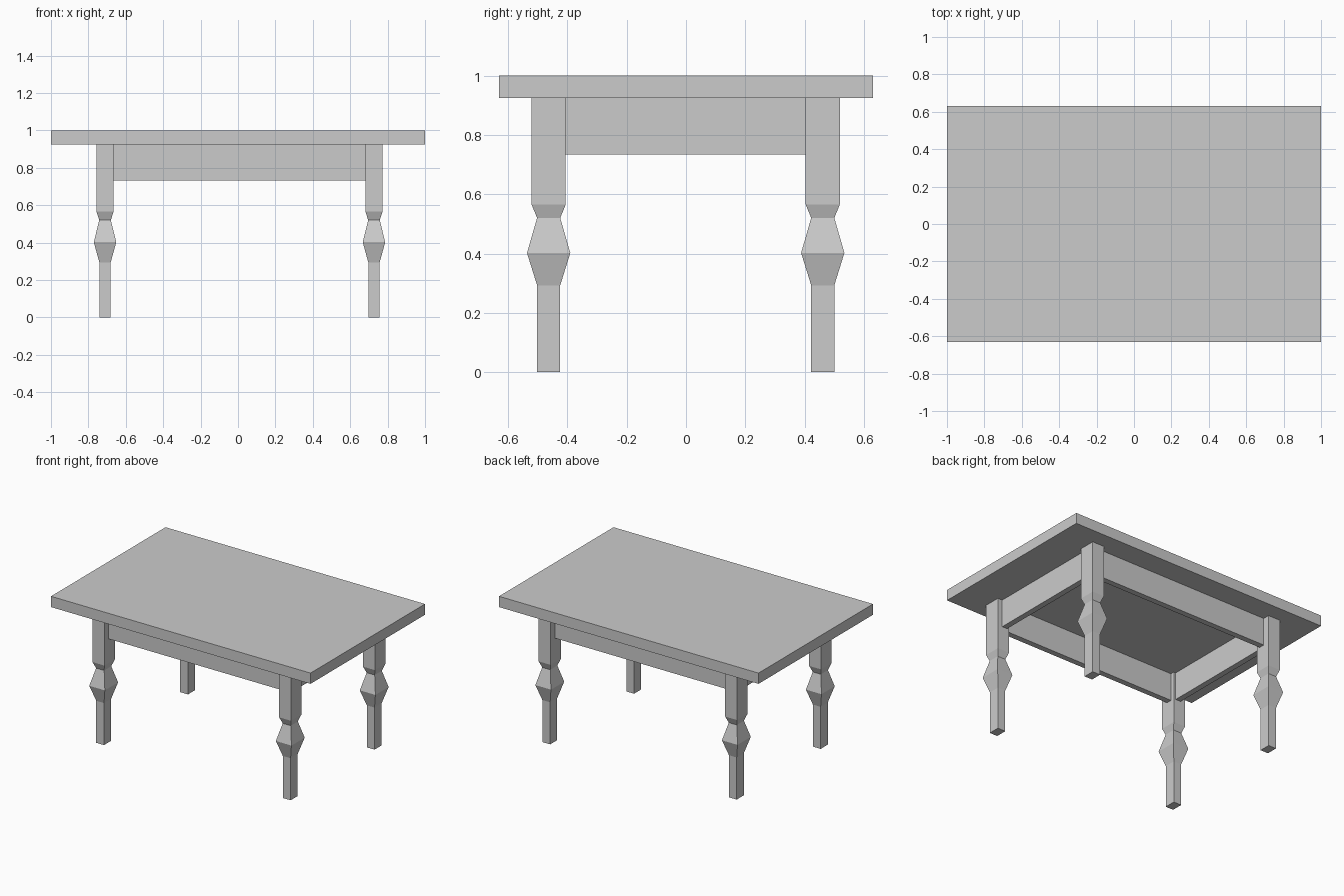
import bpy, bmesh

if "Cube" in bpy.data.objects:
    bpy.data.objects.remove(bpy.data.objects["Cube"])


def mesh_object(name, bm):
    bmesh.ops.recalc_face_normals(bm, faces=bm.faces[:])
    mesh = bpy.data.meshes.new(name)
    bm.to_mesh(mesh)
    bm.free()
    ob = bpy.data.objects.new(name, mesh)
    bpy.context.collection.objects.link(ob)
    return ob


def lofted(name, cx, cy, sections):
    """Stack of rectangles (z, half x, half y), skinned and capped."""
    bm = bmesh.new()
    rings = [[bm.verts.new((cx + sx * hx, cy + sy * hy, z))
              for sx, sy in ((-1, -1), (1, -1), (1, 1), (-1, 1))]
             for z, hx, hy in sections]
    for a, b in zip(rings, rings[1:]):
        for i in range(4):
            j = (i + 1) % 4
            bm.faces.new((a[i], a[j], b[j], b[i]))
    bm.faces.new(rings[0][::-1])
    bm.faces.new(rings[-1])
    return mesh_object(name, bm)


def box(name, x0, x1, y0, y1, z0, z1):
    hx, hy = (x1 - x0) / 2, (y1 - y0) / 2
    return lofted(name, (x0 + x1) / 2, (y0 + y1) / 2,
                  [(z0, hx, hy), (z1, hx, hy)])


TOP_Z = 0.925
APRON_Z = 0.733
LEFT, RIGHT = -0.711, 0.727      # leg centres along x
FRONT, BACK = -0.463, 0.461      # leg centres along y

# Table top
box("table_top", -1, 1, -0.63, 0.63, TOP_Z, 1.0)

# Legs: slim foot, faceted bulge, neck and thick upper block
LEG = [(0, 0.030, 0.039), (0.293, 0.030, 0.039), (0.402, 0.060, 0.073),
       (0.52, 0.031, 0.039), (0.565, 0.0455, 0.0575), (TOP_Z, 0.0455, 0.0575)]
for y_name, y in (("front", FRONT), ("back", BACK)):
    for x_name, x in (("left", LEFT), ("right", RIGHT)):
        lofted(f"{y_name}_{x_name}_leg", x, y, LEG)

# Aprons running between the legs
T = 0.04
OUT = 0.01
for name, y, s in (("front", FRONT, -1), ("back", BACK, 1)):
    y0, y1 = sorted((y + s * OUT, y + s * (OUT - T)))
    box(f"{name}_apron", LEFT, RIGHT, y0, y1, APRON_Z, TOP_Z)
for name, x, s in (("left", LEFT, -1), ("right", RIGHT, 1)):
    x0, x1 = sorted((x + s * OUT, x + s * (OUT - T)))
    box(f"{name}_apron", x0, x1, FRONT, BACK, APRON_Z, TOP_Z)
